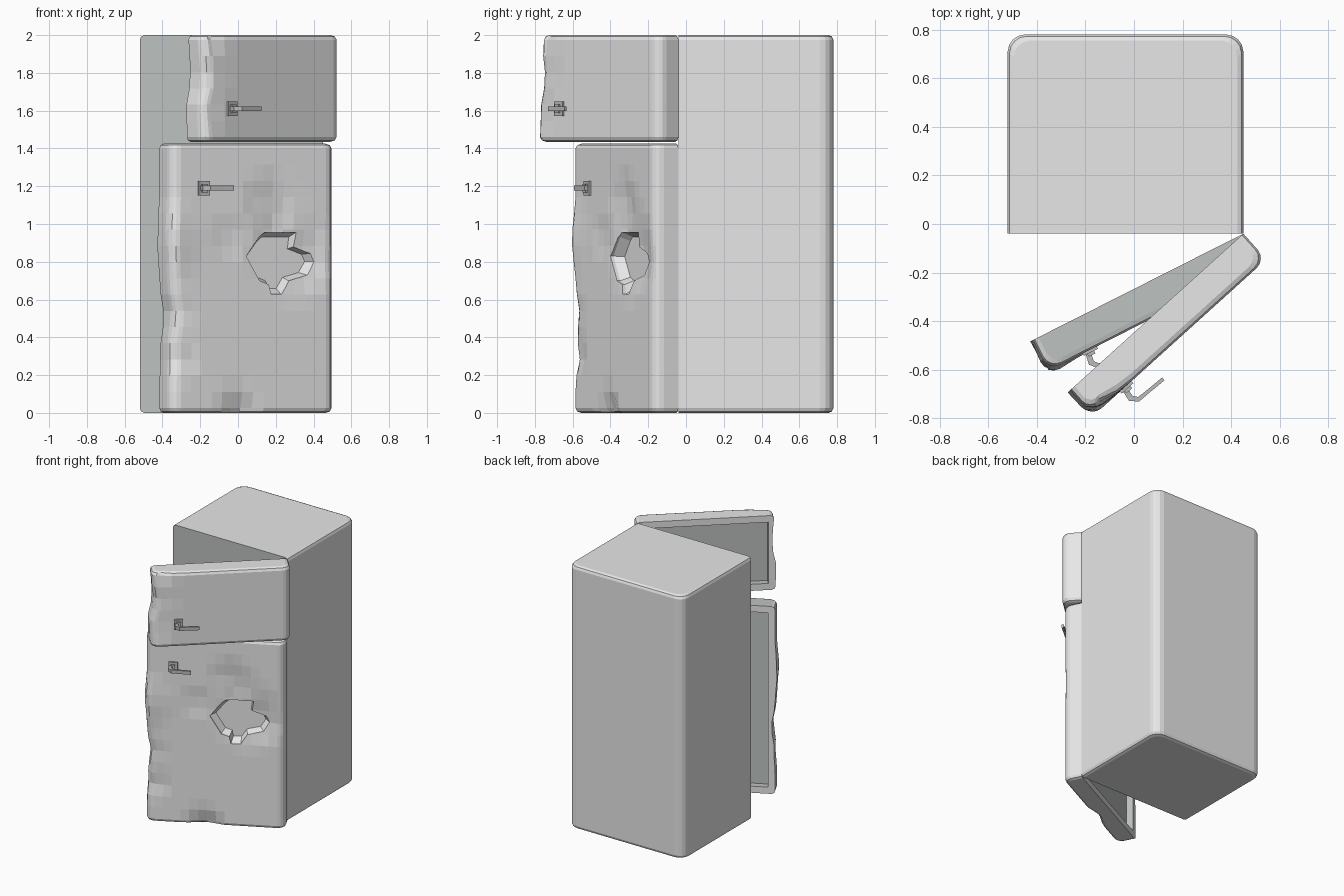
import bpy, bmesh, math, random
from mathutils import Matrix

if "Cube" in bpy.data.objects:
    bpy.data.objects.remove(bpy.data.objects["Cube"])

random.seed(4)


def material(name, rgb):
    m = bpy.data.materials.new(name)
    m.diffuse_color = (*rgb, 1)
    m.use_nodes = True
    m.node_tree.nodes["Principled BSDF"].inputs["Base Color"].default_value = m.diffuse_color
    return m


ENAMEL = material("white_enamel", (0.8, 0.8, 0.8))
LINER = material("grey_green_liner", (0.51, 0.54, 0.525))
METAL = material("handle_metal", (0.5, 0.5, 0.5))

W = 0.97                     # width of cabinet and doors
HINGE = (0.45, -0.04)        # hinge corner seen from the top


def frame(u, v):
    """Local frame: u = from hinge to free edge, v = depth, z = up."""
    return Matrix(((u[0], v[0], 0, HINGE[0]), (u[1], v[1], 0, HINGE[1]),
                   (0, 0, 1, 0), (0, 0, 0, 1)))


def door_frame(a):
    return frame((-math.cos(a), -math.sin(a)), (math.sin(a), -math.cos(a)))


def finish(bm, name, place, mats, index=None):
    bm.transform(place)
    bmesh.ops.recalc_face_normals(bm, faces=bm.faces[:])
    if index is not None:
        for f in bm.faces:
            f.material_index = index
    mesh = bpy.data.meshes.new(name)
    bm.to_mesh(mesh)
    bm.free()
    for m in mats:
        mesh.materials.append(m)
    ob = bpy.data.objects.new(name, mesh)
    bpy.context.collection.objects.link(ob)
    return ob


def add_box(bm, u0, u1, v0, v1, z0, z1):
    size = Matrix.Diagonal((u1 - u0, v1 - v0, z1 - z0, 1))
    mid = Matrix.Translation(((u0 + u1) / 2, (v0 + v1) / 2, (z0 + z1) / 2))
    bmesh.ops.create_cube(bm, size=1, matrix=mid @ size)


def cut(ob, bm, place, index):
    cutter = finish(bm, "cutter", place, (ENAMEL, LINER), index)
    cutter.hide_render = True
    mod = ob.modifiers.new("cut", 'BOOLEAN')
    mod.operation = 'DIFFERENCE'
    mod.solver = 'EXACT'
    mod.object = cutter
    bpy.context.view_layer.objects.active = ob
    bpy.ops.object.modifier_apply(modifier=mod.name)
    bpy.data.objects.remove(cutter)


def shell(name, place, D, r, z0, z1, nu=1, nz=1, dents=(), top_index=0, c=0.025):
    """Slab with a flat v=0 side, rounded far corners, softened top and bottom, optional dents."""
    corner = [(0, 0), (0, D - r), (0.09 * r, D - 0.6 * r), (0.3 * r, D - 0.3 * r),
              (0.6 * r, D - 0.09 * r), (r, D)]
    front = [(r + (W - 2 * r) * i / nu, D) for i in range(1, nu)]
    profile = corner + front + [(W - u, v) for u, v in reversed(corner)]
    levels = [(z0, c), (z0 + 0.3 * c, 0.3 * c)]
    levels += [(z0 + c + (z1 - z0 - 2 * c) * i / nz, 0) for i in range(nz + 1)]
    levels += [(z1 - 0.3 * c, 0.3 * c), (z1, c)]
    bm = bmesh.new()
    rows = []
    for z, inset in levels:
        row = []
        for u, v in profile:
            pu = W / 2 + (u - W / 2) * (1 - 2 * inset / W)
            pv = v * (1 - inset / D)
            for du_, dz_, rad, mu, mv in dents:
                fall = max(0, 1 - ((u - du_) ** 2 + (z - dz_) ** 2) / rad ** 2)
                k = fall * random.uniform(0.7, 1.2)
                pu += mu * k
                pv += mv * k * v / D
            row.append(bm.verts.new((pu, pv, z)))
        rows.append(row)
    for a, b in zip(rows, rows[1:]):
        for i in range(len(profile) - 1):
            bm.faces.new((a[i], a[i + 1], b[i + 1], b[i]))
    bm.faces.new(rows[0])
    bm.faces.new(rows[-1]).material_index = top_index
    bm.faces.new([row[0] for row in rows] + [row[-1] for row in reversed(rows)])
    return finish(bm, name, place, (ENAMEL, LINER))


def tray(ob, place, z0, z1):
    bm = bmesh.new()
    add_box(bm, 0.05, 0.92, -0.1, 0.05, z0 + 0.05, z1 - 0.05)
    cut(ob, bm, place, 1)


def handle(name, place, z):
    bm = bmesh.new()
    # mounting plate and raised boss
    add_box(bm, 0.748, 0.812, 0.12, 0.153, z - 0.038, z + 0.038)
    add_box(bm, 0.765, 0.797, 0.15, 0.165, z - 0.022, z + 0.022)
    # bent lever
    outer = [(0.800, 0.13), (0.810, 0.195), (0.782, 0.225), (0.74, 0.226), (0.645, 0.230)]
    inner = [(0.776, 0.13), (0.786, 0.190), (0.772, 0.208), (0.74, 0.211), (0.645, 0.215)]
    rings = []
    for (a, b), (p, q) in zip(outer, inner):
        rings.append([bm.verts.new(co) for co in ((a, b, z - 0.013), (a, b, z + 0.013),
                                                  (p, q, z + 0.013), (p, q, z - 0.013))])
    for s, t in zip(rings, rings[1:]):
        for i in range(4):
            j = (i + 1) % 4
            bm.faces.new((s[i], s[j], t[j], t[i]))
    bm.faces.new(rings[0])
    bm.faces.new(rings[-1])
    finish(bm, name, place, (METAL,))


# cabinet with freezer space and three shelf spaces
place = frame((-1, 0), (0, 1))
cabinet = shell("cabinet", place, 0.82, 0.07, 0, 2)
bm = bmesh.new()
for lo, hi in ((0.30, 0.55), (0.61, 0.88), (0.95, 1.41), (1.53, 1.975)):
    add_box(bm, 0.04, 0.93, -0.1, 0.74, lo, hi)
cut(cabinet, bm, place, 1)
# front rim of the cabinet belongs to the liner
for f in cabinet.data.polygons:
    if f.normal.y < -0.9 and abs(f.center.y - HINGE[1]) < 0.01:
        f.material_index = 1

# freezer door, bent along its free edge
place = door_frame(math.radians(42.1))
dents = [(0.95, 1.80, 0.17, -0.022, -0.015), (0.93, 2.0, 0.12, -0.01, -0.025),
         (0.92, 1.60, 0.10, 0.006, -0.015)]
upper = shell("freezer_door", place, 0.142, 0.055, 1.435, 2, 10, 6, dents)
tray(upper, place, 1.435, 2)
handle("freezer_handle", place, 1.61)

# main door, dented around a torn hollow
place = door_frame(math.radians(26.8))
dents = [(0.27, 0.85, 0.26, 0, -0.022), (0.38, 1.10, 0.17, 0, -0.018),
         (0.15, 0.78, 0.15, 0, -0.012), (0.56, 0.0, 0.13, 0, -0.03),
         (0.95, 0.93, 0.18, 0.012, 0.015), (0.95, 0.52, 0.13, -0.025, -0.01),
         (0.93, 0.30, 0.12, -0.012, -0.02), (0.62, 0.93, 0.12, 0, -0.012)]
lower = shell("main_door", place, 0.142, 0.055, 0, 1.425, 14, 16, dents, top_index=1)
tray(lower, place, 0, 1.425)

# torn hollow in the main door (outline as seen from the front)
outline = [(0.04, 0.83), (0.11, 0.93), (0.14, 0.955), (0.31, 0.955), (0.30, 0.88),
           (0.39, 0.845), (0.41, 0.80), (0.37, 0.73), (0.27, 0.70), (0.23, 0.63),
           (0.17, 0.63), (0.16, 0.68), (0.11, 0.70)]
bm = bmesh.new()
rings = []
for v, s in ((0.07, 0.84), (0.12, 1.0), (0.2, 1.0)):
    rings.append([bm.verts.new(((0.508 - 0.22 - (x - 0.22) * s) / 0.892, v,
                                0.81 + (z - 0.81) * s)) for x, z in outline])
for a, b in zip(rings, rings[1:]):
    for i in range(len(outline)):
        j = (i + 1) % len(outline)
        bm.faces.new((a[i], a[j], b[j], b[i]))
bm.faces.new(rings[0])
bm.faces.new(rings[-1])
cut(lower, bm, place, 0)
handle("main_handle", place, 1.19)
